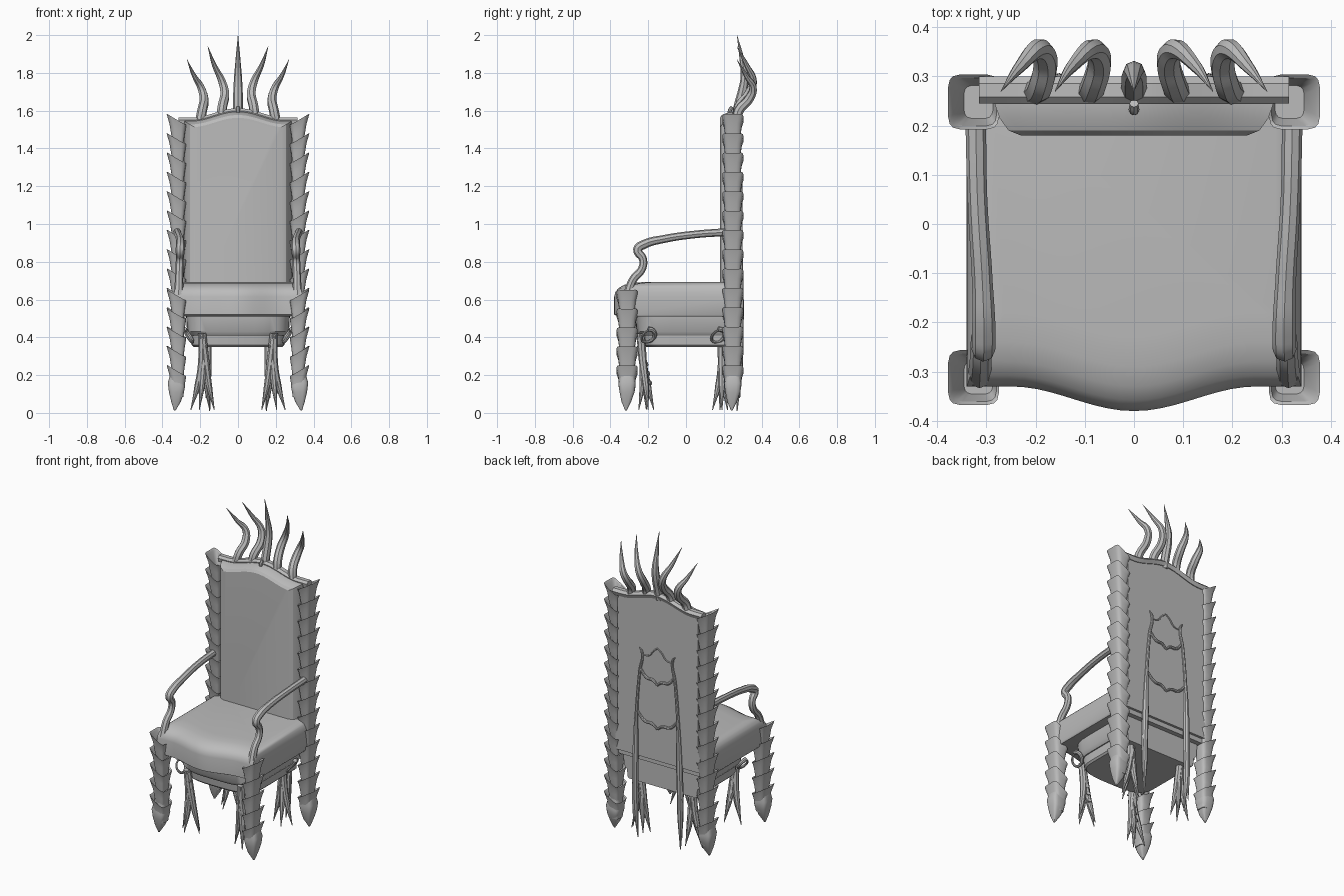
import bpy
import bmesh
from math import sin, cos, pi, copysign, radians

cube = bpy.data.objects.get("Cube")
if cube:
    bpy.data.objects.remove(cube)

grey = bpy.data.materials.new("plain grey")
grey.use_nodes = True
GREY = (0.5, 0.5, 0.5, 1)
grey.diffuse_color = GREY
grey.node_tree.nodes["Principled BSDF"].inputs["Base Color"].default_value = GREY


def finish(obj, mirror, angle=35):
    """Material, smooth shading with sharp edges, optional mirroring."""
    obj.data.materials.clear()
    obj.data.materials.append(grey)
    bpy.ops.object.select_all(action='DESELECT')
    obj.select_set(True)
    bpy.context.view_layer.objects.active = obj
    bpy.ops.object.shade_smooth_by_angle(angle=radians(angle))
    if mirror:
        obj.modifiers.new("Mirror", 'MIRROR').use_mirror_merge = False
    return obj


def loft(name, stacks, mirror=False, angle=35):
    """Skin each stack of equal-length rings and cap its ends."""
    bm = bmesh.new()
    for rings in stacks:
        loops = [[bm.verts.new(p) for p in ring] for ring in rings]
        for a, b in zip(loops, loops[1:]):
            for i in range(len(a)):
                j = (i + 1) % len(a)
                bm.faces.new((a[i], a[j], b[j], b[i]))
        bm.faces.new(loops[0][::-1])
        bm.faces.new(loops[-1])
    bmesh.ops.recalc_face_normals(bm, faces=bm.faces)
    mesh = bpy.data.meshes.new(name)
    bm.to_mesh(mesh)
    bm.free()
    obj = bpy.data.objects.new(name, mesh)
    bpy.context.collection.objects.link(obj)
    return finish(obj, mirror, angle)


def tube(name, paths, mirror=False, sides=2):
    """Tapered round tubes; each path point is (x, y, z, radius)."""
    curve = bpy.data.curves.new(name, 'CURVE')
    curve.dimensions = '3D'
    curve.bevel_depth = 1
    curve.bevel_resolution = sides
    curve.resolution_u = 6
    curve.use_fill_caps = True
    for path in paths:
        spline = curve.splines.new('BEZIER')
        spline.bezier_points.add(len(path) - 1)
        for bp, (x, y, z, r) in zip(spline.bezier_points, path):
            bp.co = (x, y, z)
            bp.radius = r
            bp.handle_left_type = bp.handle_right_type = 'AUTO'
    obj = bpy.data.objects.new(name, curve)
    bpy.context.collection.objects.link(obj)
    bpy.ops.object.select_all(action='DESELECT')
    obj.select_set(True)
    bpy.context.view_layer.objects.active = obj
    bpy.ops.object.convert(target='MESH')
    return finish(bpy.context.view_layer.objects.active, mirror)


def squarish(cx, cy, rx, ry, z, tilt=0.0, peak=0.0, n=16, power=0.5):
    """Rounded-square ring, raised towards +x and at its corners."""
    ring = []
    for i in range(n):
        a = 2 * pi * (i + 0.5) / n
        c = copysign(abs(cos(a)) ** power, cos(a))
        s = copysign(abs(sin(a)) ** power, sin(a))
        ring.append((cx + rx * c, cy + ry * s, z + tilt * c + peak * abs(c * s) * (c > 0)))
    return ring


# Scaled posts: overlapping flared cups, outer lip higher than the inner one
def scale_cup(y, top):
    return [squarish(0.315, y, 0.026, 0.032, top - 0.16),
            squarish(0.318, y, 0.036, 0.042, top - 0.10),
            squarish(0.320, y, 0.043, 0.047, top - 0.06, 0.012, 0.005),
            squarish(0.326, y, 0.052, 0.056, top - 0.025, 0.025, 0.012, power=0.38),
            squarish(0.324, y, 0.045, 0.049, top - 0.032, 0.022, 0.010, power=0.38),
            squarish(0.316, y, 0.030, 0.034, top - 0.09)]


def claw(y):
    return [squarish(0.318, y, 0.030, 0.034, 0.25),
            squarish(0.322, y, 0.036, 0.038, 0.19, 0.02),
            squarish(0.326, y, 0.046, 0.046, 0.15, 0.01),
            squarish(0.326, y, 0.040, 0.040, 0.11),
            squarish(0.328, y - 0.004, 0.026, 0.026, 0.06),
            squarish(0.335, y - 0.006, 0.004, 0.004, 0.012)]


for label, y, top, count in (("front", -0.312, 0.645, 5), ("back", 0.248, 1.575, 14)):
    step = (top - 0.245) / (count - 1)
    loft(label + "_post_scales", [scale_cup(y, top - i * step) for i in range(count)], True)
    loft(label + "_claw_foot", [claw(y)], True, 50)


# Seat cushion with a bowed front
def seat_ring(z, inset):
    w = 0.34 - inset * 0.35
    ring = [(w, 0.27, z), (-w, 0.27, z)]
    for i in range(25):
        x = -w + 2 * w * i / 24
        bow = 0.05 * 0.5 * (1 + cos(pi * min(1, abs(x) / 0.25)))
        ring.append((x, -0.33 - bow + inset, z))
    return ring


loft("seat_cushion", [[seat_ring(z, i) for z, i in (
    (0.51, 0.02), (0.52, 0), (0.615, 0), (0.64, 0.006), (0.66, 0.022),
    (0.677, 0.05), (0.687, 0.09), (0.692, 0.15))]], angle=50)


# Stepped apron and rounded tray under the seat
def tray_ring(z, rx, front):
    ring = [(rx, 0.24, z), (-rx, 0.24, z)]
    for i in range(21):
        a = pi + pi * i / 20
        ring.append((rx * copysign(abs(cos(a)) ** 0.6, cos(a)), (front + 0.08) * abs(sin(a)) ** 0.6 - 0.08 if front < 0 else 0, z))
    return ring


loft("seat_apron", [[tray_ring(z, r, f) for z, r, f in (
    (0.52, 0.275, -0.27), (0.43, 0.27, -0.265), (0.41, 0.255, -0.25))]])
loft("lower_tray", [[tray_ring(z, r, f) for z, r, f in (
    (0.43, 0.25, -0.24), (0.36, 0.245, -0.23), (0.35, 0.235, -0.22))]])


# Upholstered back with an arched top
def arch(x):
    return 1.545 + 0.025 * (1 + cos(pi * min(1, abs(x) / 0.25)))


def back_ring(y, inset, low=0.56):
    w = 0.285 - inset
    ring = [(w, y, low), (-w, y, low)]
    for i in range(25):
        x = -w + 2 * w * i / 24
        ring.append((x, y, arch(x) - inset * 0.6))
    return ring


loft("back_cushion", [[back_ring(y, i) for y, i in (
    (0.285, 0.0), (0.25, 0), (0.215, 0.012), (0.19, 0.03), (0.18, 0.055))]], angle=30)

# Crest rail following the arch
rail = []
for i in range(33):
    x = -0.315 + 0.63 * i / 32
    z = arch(x)
    rail.append([(x, 0.25, z - 0.02), (x, 0.245, z + 0.005), (x, 0.258, z + 0.018),
                 (x, 0.285, z + 0.018), (x, 0.30, z + 0.003), (x, 0.29, z - 0.02)])
loft("crest_rail", [rail])
tube("crest_bead", [[(0, 0.245, 1.62, 0.009), (0, 0.232, 1.60, 0.011), (0, 0.232, 1.565, 0.005)]])


# Horns along the crest
def horn(xs, zs, bend):
    ys = (0.268, 0.28, 0.28 + bend * 0.7, 0.28 + bend, 0.28 + bend * 0.55, 0.27)
    radii = (0.026, 0.026, 0.025, 0.021, 0.013, 0.001)
    return list(zip(xs, ys, zs, radii))


tube("side_horns", [
    horn((0.09, 0.083, 0.07, 0.085, 0.125, 0.16), (1.57, 1.62, 1.69, 1.755, 1.84, 1.94), 0.075),
    horn((0.20, 0.19, 0.18, 0.195, 0.23, 0.27), (1.55, 1.60, 1.66, 1.72, 1.78, 1.87), 0.075)], True)
tube("centre_horn", [horn((0,) * 6, (1.57, 1.63, 1.71, 1.78, 1.87, 2.0), 0.03)])

# Bent armrests
tube("armrest", [[
    (0.322, 0.23, 0.958, 0.021), (0.318, 0.05, 0.945, 0.020), (0.308, -0.12, 0.92, 0.021),
    (0.305, -0.22, 0.893, 0.024), (0.306, -0.256, 0.865, 0.024), (0.308, -0.228, 0.815, 0.021),
    (0.310, -0.232, 0.765, 0.021), (0.312, -0.28, 0.705, 0.022), (0.314, -0.31, 0.62, 0.025)]], True)


# Root-like inner legs, each fanning into tapering prongs
def roots(y, lean):
    paths = []
    for x, dy in ((0.25, 0.0), (0.205, -0.05), (0.15, 0.03), (0.125, -0.01)):
        paths.append([(0.19, y, 0.42, 0.022), (0.18 + (x - 0.18) * 0.15, y + lean * 0.3, 0.27, 0.021),
                      (0.18 + (x - 0.18) * 0.5, y + lean * 0.7 + dy * 0.4, 0.14, 0.016),
                      (x, y + lean + dy, 0.015, 0.002)])
    return paths


tube("front_roots", roots(-0.24, 0.04), True)
tube("back_roots", roots(0.19, 0.0), True)

# Knobs along the front roots
tube("root_knobs", [[(0.18, -0.225 + 0.01 * i, 0.36 - 0.05 * i, 0.012),
                     (0.165, -0.258 + 0.01 * i, 0.35 - 0.05 * i, 0.005)] for i in range(5)], True)

# Curls beside the apron
for label, y in (("front", -0.2), ("back", 0.17)):
    tube(label + "_curl", [[(0.262 + 0.022 * cos(a), y + 0.035 * sin(a), 0.41 + 0.035 * cos(a * 0.9), 0.013 - 0.001 * i)
                            for i, a in enumerate([k * pi / 4 for k in range(9)])]], True)

# Tall spiked struts behind the back
tube("rear_struts", [
    [(0.15, 0.27, 0.01, 0.003), (0.158, 0.282, 0.22, 0.018), (0.155, 0.287, 0.55, 0.020),
     (0.145, 0.29, 0.85, 0.010), (0.125, 0.29, 1.08, 0.009), (0.108, 0.29, 1.21, 0.008), (0.125, 0.29, 1.235, 0.003)],
    [(0.17, 0.285, 0.08, 0.002), (0.168, 0.285, 0.30, 0.013), (0.155, 0.288, 0.70, 0.005)]], True)

# Pointed cross braces and finial between the struts
tube("rear_braces", [[(w, 0.288, z, 0.007), (w * 0.6, 0.29, z - 0.055, 0.009),
                      (w * 0.25, 0.29, z - 0.06, 0.009), (0, 0.29, z - 0.085, 0.006)]
                     for w, z in ((0.125, 1.11), (0.145, 0.83))], True)
tube("rear_finial", [[(0.105, 0.287, 1.19, 0.004), (0.06, 0.287, 1.20, 0.005),
                      (0.03, 0.287, 1.235, 0.005), (0, 0.287, 1.26, 0.004)]], True)

# Rail joining the back posts under the panel
bpy.ops.mesh.primitive_cube_add(size=1, location=(0, 0.265, 0.61))
lower_rail = bpy.context.object
lower_rail.name = "rear_seat_rail"
lower_rail.scale = (0.60, 0.04, 0.14)
finish(lower_rail, False)
